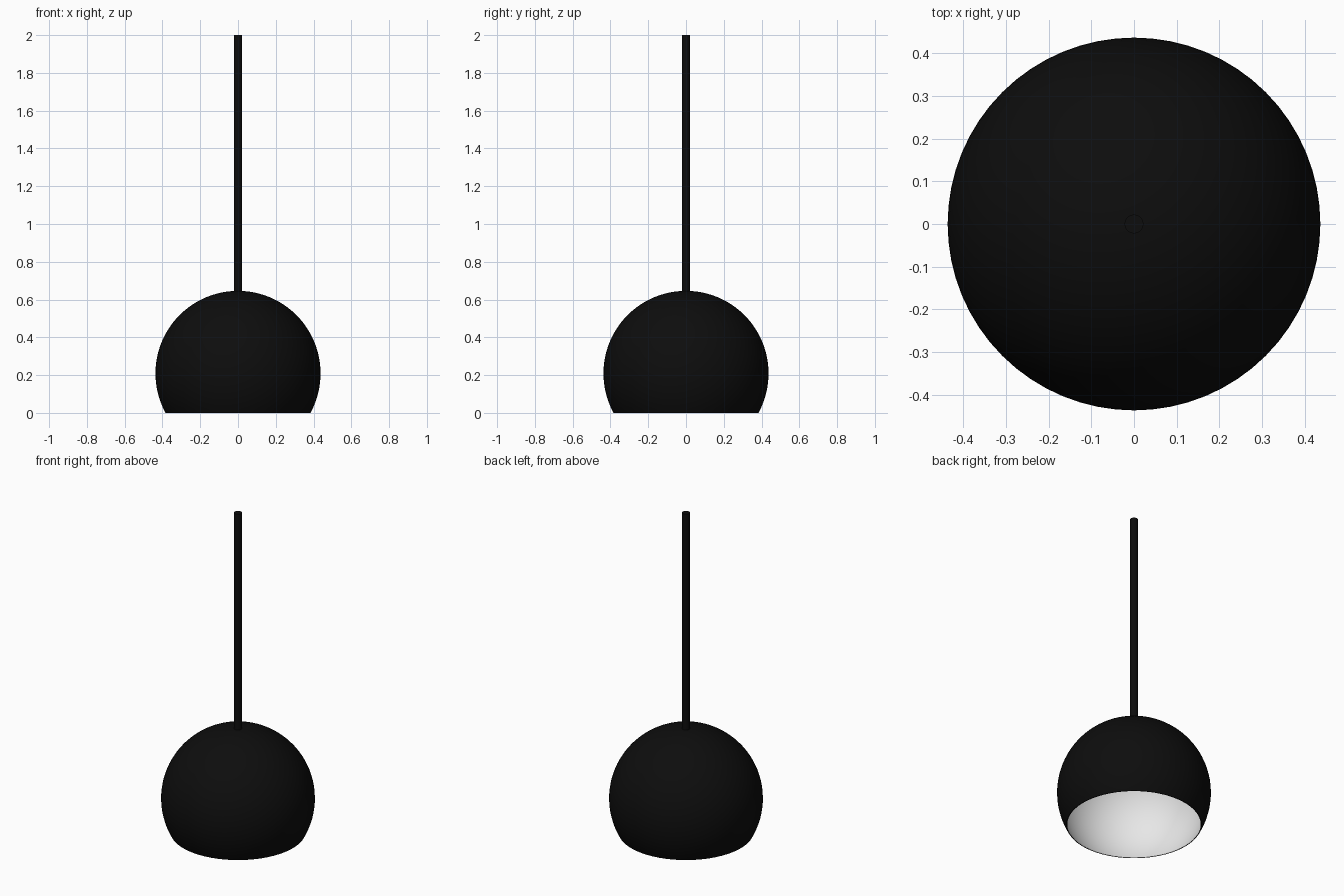
import bpy, bmesh
from math import sin, cos, acos, pi
from mathutils import Vector

RADIUS, CENTRE_Z, SKIN = 0.437, 0.209, 0.004
RINGS, SEGMENTS = 32, 64
ROD_RADIUS, ROD_TOP = 0.022, 2.0

cube = bpy.data.objects.get("Cube")
if cube:
    bpy.data.objects.remove(cube, do_unlink=True)


def make_material(name, value):
    mat = bpy.data.materials.new(name)
    mat.use_nodes = True
    colour = (value, value, value, 1)
    mat.diffuse_color = colour
    mat.node_tree.nodes["Principled BSDF"].inputs["Base Color"].default_value = colour
    return mat


def arc(radius):
    """Quarter-plane arc from the pole down to the open rim at z = 0."""
    end = acos(-CENTRE_Z / radius)
    return [Vector((radius * sin(end * i / RINGS), 0, CENTRE_Z + radius * cos(end * i / RINGS)))
            for i in range(RINGS + 1)]


def lathe(name, profile, materials, segments):
    """Revolve a profile around z into a smooth-shaded object."""
    bm = bmesh.new()
    verts = [bm.verts.new(p) for p in profile]
    edges = [bm.edges.new(pair) for pair in zip(verts, verts[1:])]
    bmesh.ops.spin(bm, geom=verts + edges, cent=(0, 0, 0), axis=(0, 0, 1),
                   angle=2 * pi, steps=segments, use_duplicate=False)
    bmesh.ops.remove_doubles(bm, verts=bm.verts, dist=0.0001)
    bmesh.ops.recalc_face_normals(bm, faces=bm.faces)
    mesh = bpy.data.meshes.new(name)
    bm.to_mesh(mesh)
    bm.free()
    obj = bpy.data.objects.new(name, mesh)
    bpy.context.collection.objects.link(obj)
    for mat in materials:
        mesh.materials.append(mat)
    bpy.ops.object.select_all(action="DESELECT")
    obj.select_set(True)
    bpy.context.view_layer.objects.active = obj
    bpy.ops.object.shade_smooth_by_angle()
    return obj


black = make_material("matte black", 0.004)
white = make_material("white lining", 0.8)

# Open spherical shade: black outside and rim, white inside
shade = lathe("lamp_shade", arc(RADIUS) + arc(RADIUS - SKIN)[::-1], [black, white], SEGMENTS)
centre = Vector((0, 0, CENTRE_Z))
for face in shade.data.polygons:
    if face.normal.dot(face.center - centre) < -0.5 * RADIUS:
        face.material_index = 1

# Hanging rod, resting on the crown of the shade
rod_base = CENTRE_Z + RADIUS - SKIN / 2
lathe("hanging_rod",
      [Vector((0, 0, rod_base)), Vector((ROD_RADIUS, 0, rod_base)),
       Vector((ROD_RADIUS, 0, ROD_TOP)), Vector((0, 0, ROD_TOP))],
      [black], SEGMENTS // 2)
